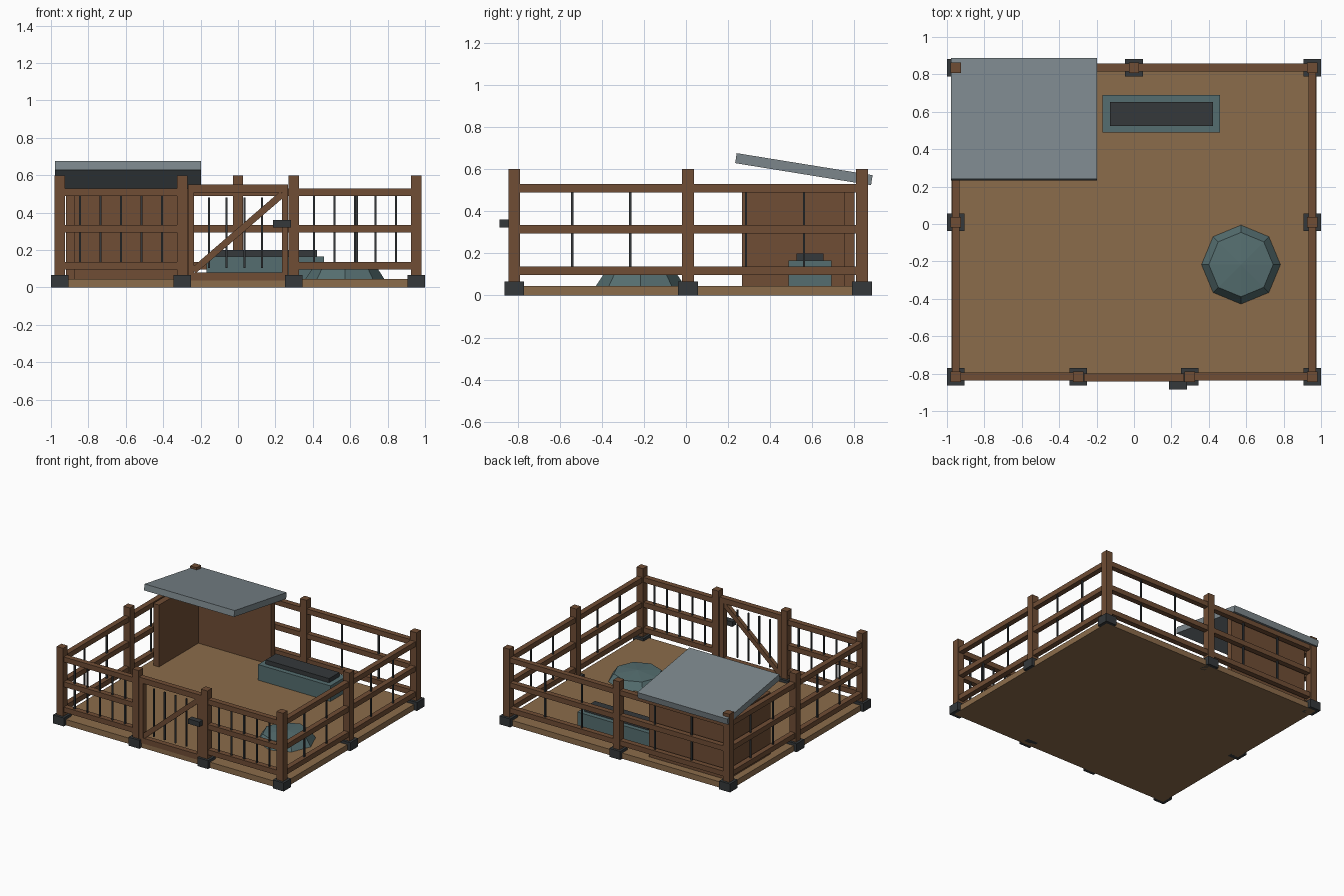
import bpy, bmesh
from math import radians, atan2, hypot, sin, cos, pi

if "Cube" in bpy.data.objects:
    bpy.data.objects.remove(bpy.data.objects["Cube"])

def material(name, r, g, b):
    m = bpy.data.materials.new(name)
    m.diffuse_color = (r, g, b, 1)
    m.use_nodes = True
    m.node_tree.nodes["Principled BSDF"].inputs["Base Color"].default_value = m.diffuse_color
    return m

WOOD = material("brown_wood", 0.16, 0.075, 0.035)
EARTH = material("tan_floor", 0.26, 0.15, 0.07)
METAL = material("dark_metal", 0.035, 0.04, 0.043)
SLATE = material("grey_roof", 0.20, 0.24, 0.26)
TEAL = material("teal_stone", 0.09, 0.155, 0.16)

def add(name, bm, mat):
    me = bpy.data.meshes.new(name)
    bm.to_mesh(me)
    bm.free()
    ob = bpy.data.objects.new(name, me)
    me.materials.append(mat)
    bpy.context.collection.objects.link(ob)
    return ob

def box(name, xs, ys, zs, mat):
    """Box given by its min and max on each axis, origin at its centre."""
    bm = bmesh.new()
    bmesh.ops.create_cube(bm, size=1)
    bmesh.ops.scale(bm, vec=(xs[1] - xs[0], ys[1] - ys[0], zs[1] - zs[0]), verts=bm.verts)
    ob = add(name, bm, mat)
    ob.location = [(a[0] + a[1]) / 2 for a in (xs, ys, zs)]
    return ob

def around(c, half):
    return (c - half, c + half)

X, FRONT, MID, BACK, GATE = 0.953, -0.816, 0.01, 0.836, 0.298
FLOOR = 0.045

# Floor
box("floor", around(0, 0.975), (FRONT - 0.022, BACK + 0.022), (0, FLOOR), EARTH)

# Posts with metal feet
spots = [(s * X, y) for s in (-1, 1) for y in (FRONT, MID, BACK)]
spots += [(-GATE, FRONT), (GATE, FRONT), (0, BACK)]
for x, y in spots:
    box("post", around(x, 0.028), around(y, 0.028), (0.01, 0.6), WOOD)
    box("post_foot", around(x, 0.047), around(y, 0.047), (0, 0.066), METAL)

def fence(a, b, bars):
    """Three rails and evenly spaced bars between two posts."""
    along_x = a[1] == b[1]
    for z in (0.117, 0.315, 0.51):
        if along_x:
            box("rail", (a[0], b[0]), around(a[1], 0.021), around(z, 0.02), WOOD)
        else:
            box("rail", around(a[0], 0.021), (a[1], b[1]), around(z, 0.02), WOOD)
    for i in range(1, bars + 1):
        t = i / (bars + 1)
        x, y = a[0] + (b[0] - a[0]) * t, a[1] + (b[1] - a[1]) * t
        box("fence_bar", around(x, 0.0055), around(y, 0.0055), (0.11, 0.515), METAL)

# Fence sections
fence((-X, FRONT), (-GATE, FRONT), 5)
fence((GATE, FRONT), (X, FRONT), 5)
fence((-X, BACK), (0, BACK), 2)
fence((0, BACK), (X, BACK), 2)
for s in (-1, 1):
    fence((s * X, FRONT), (s * X, MID), 2)
    fence((s * X, MID), (s * X, BACK), 2)

# Gate: frame, brace, bars, latch
gy = around(-0.821, 0.021)
for s in (-1, 1):
    box("gate_stile", around(s * 0.251, 0.017), gy, (0.037, 0.55), WOOD)
box("gate_top_rail", around(0, 0.25), gy, (0.508, 0.55), WOOD)
box("gate_bottom_rail", around(0, 0.25), gy, (0.037, 0.08), WOOD)
dx, dz = 0.475, 0.41
brace = box("gate_brace", around(0, hypot(dx, dz) / 2), around(-0.821, 0.016), around(0.295, 0.018), WOOD)
brace.rotation_euler.y = -atan2(dz, dx)
for i in range(4):
    box("gate_bar", around(-0.155 + i * 0.0943, 0.0055), around(-0.821, 0.0055), (0.105, 0.48), METAL)
box("gate_latch", (0.187, 0.284), (-0.885, -0.84), (0.322, 0.361), METAL)

# Shelter: two walls and a sloping roof
box("shelter_side_wall", (-0.92, -0.871), (0.265, 0.8), (FLOOR, 0.53), WOOD)
box("shelter_back_wall", (-0.92, -0.24), (0.753, 0.8), (FLOOR, 0.53), WOOD)
roof = box("shelter_roof", (-0.979, -0.198), around(0.56, 0.327), around(0.6, 0.024), SLATE)
roof.rotation_euler.x = radians(-9.2)

# Trough
box("trough", (-0.168, 0.46), (0.488, 0.69), (FLOOR, 0.167), TEAL)
box("trough_feed", (-0.128, 0.422), (0.525, 0.653), (0.16, 0.2), METAL)

# Eight-sided low mound
bm = bmesh.new()
rings = [[bm.verts.new((r * cos(i * pi / 4), r * sin(i * pi / 4), z)) for i in range(8)]
         for r, z in ((0.211, FLOOR), (0.172, 0.104))]
apex = bm.verts.new((0, 0, 0.12))
bm.faces.new(rings[0][::-1])
for i in range(8):
    j = (i + 1) % 8
    bm.faces.new((rings[0][i], rings[0][j], rings[1][j], rings[1][i]))
    bm.faces.new((rings[1][i], rings[1][j], apex))
mound = add("mound", bm, TEAL)
mound.location = (0.572, -0.217, 0)
